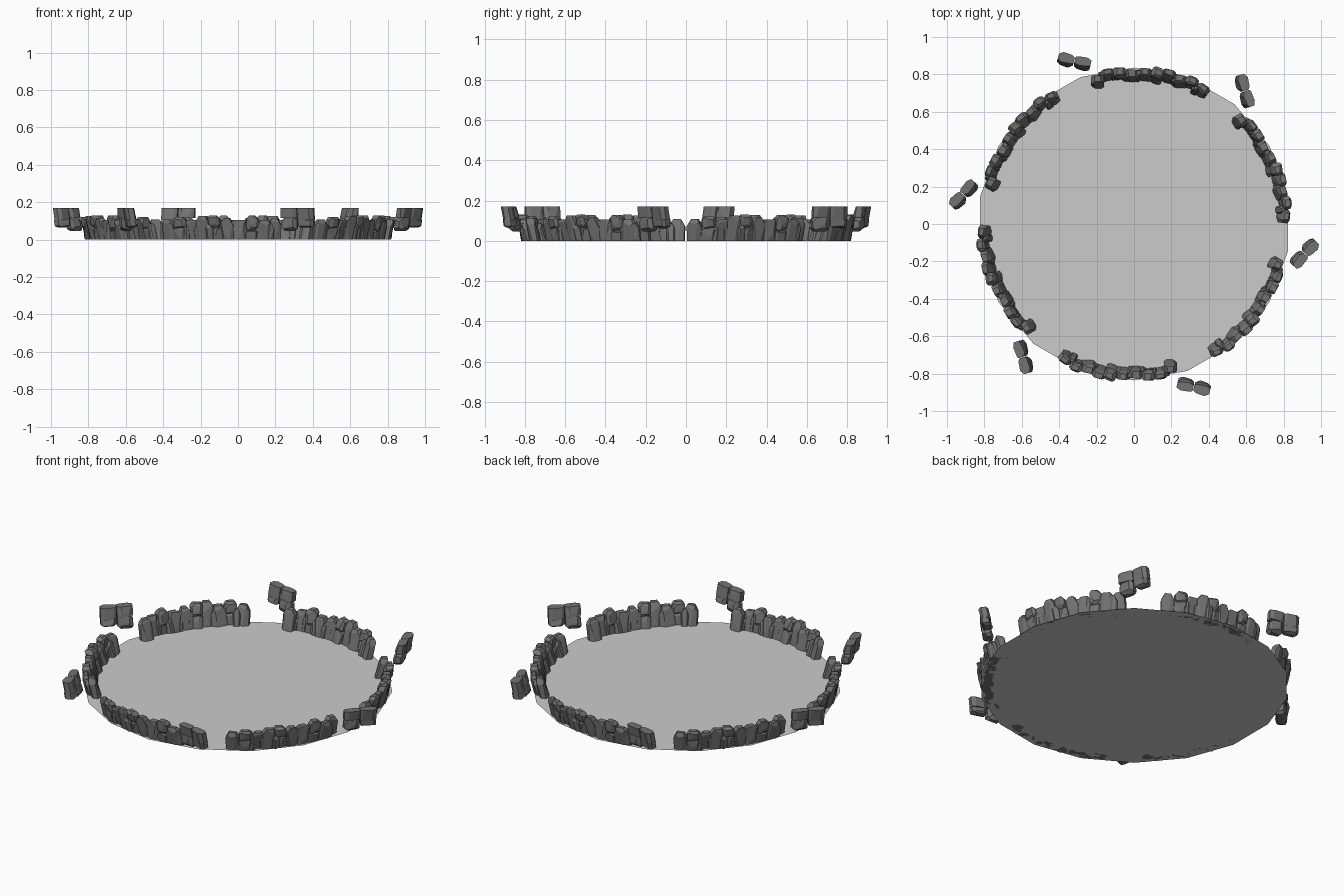
import bpy, bmesh, random
from math import radians, cos, sin
from mathutils import Matrix, Vector

if "Cube" in bpy.data.objects:
    bpy.data.objects.remove(bpy.data.objects["Cube"])

random.seed(7)
U = random.uniform

rock_mat = bpy.data.materials.new("dark_rock")
rock_mat.diffuse_color = (0.17, 0.17, 0.17, 1)
rock_mat.use_nodes = True
rock_mat.node_tree.nodes["Principled BSDF"].inputs["Base Color"].default_value = rock_mat.diffuse_color


def chip(bm, co, no):
    """Slice a corner off a convex block and close the cut."""
    res = bmesh.ops.bisect_plane(bm, geom=bm.verts[:] + bm.edges[:] + bm.faces[:],
                                 plane_co=co, plane_no=no, clear_outer=True)
    edges = [e for e in res["geom_cut"] if isinstance(e, bmesh.types.BMEdge)]
    if len(edges) > 2:
        bmesh.ops.contextual_create(bm, geom=edges)


def stone(target, place, w, t, z0, z1, lean, chip_top=True, chip_bottom=False):
    """Chiselled block: x = outward, y = along the wall, z = up."""
    h = z1 - z0
    bm = bmesh.new()
    bmesh.ops.create_cube(bm, size=1)
    # vertical corners, both faces
    for sx in (-1, 1):
        for sy in (-1, 1):
            chip(bm, (sx * U(.36, .43), sy * U(.3, .4), 0), (sx, sy * U(.6, 1.1), U(-.15, .15)))
        # broad facets on each face
        chip(bm, (sx * U(.42, .48), U(-.1, .1), U(-.1, .2)), (sx, U(-.25, .25), U(-.1, .3)))
    ends = ([1] if chip_top else []) + ([-1] if chip_bottom else [])
    for s in ends:
        for d in ((1, 0), (-1, 0), (0, 1), (0, -1)):
            chip(bm, (d[0] * U(.28, .4), d[1] * U(.28, .4), s * U(.38, .45)),
                 (d[0] + U(-.2, .2), d[1] + U(-.2, .2), s * U(.7, 1.4)))
    bmesh.ops.recalc_face_normals(bm, faces=bm.faces[:])
    for v in bm.verts:
        z = z0 + (v.co.z + .5) * h
        v.co = Vector((v.co.x * t + lean * z, v.co.y * w, z))
    bm.transform(place)
    tmp = bpy.data.meshes.new("tmp")
    bm.to_mesh(tmp)
    bm.free()
    target.from_mesh(tmp)
    bpy.data.meshes.remove(tmp)


def finish(bm, name):
    mesh = bpy.data.meshes.new(name)
    bm.to_mesh(mesh)
    bm.free()
    mesh.materials.append(rock_mat)
    return mesh


def on_ring(r, deg, twist=0):
    a = radians(deg)
    return Matrix.Translation((r * cos(a), r * sin(a), 0)) @ Matrix.Rotation(a + radians(twist), 4, 'Z')


# floor: flat 18-sided disc
bm = bmesh.new()
bmesh.ops.create_circle(bm, cap_ends=True, segments=18, radius=0.836)
bm.transform(Matrix.Rotation(radians(20), 4, 'Z'))
bmesh.ops.recalc_face_normals(bm, faces=bm.faces[:])
if bm.faces[:][0].normal.z < 0:
    bmesh.ops.reverse_faces(bm, faces=bm.faces[:])
floor_mesh = bpy.data.meshes.new("floor_disc")
bm.to_mesh(floor_mesh)
bm.free()
bpy.context.collection.objects.link(bpy.data.objects.new("floor_disc", floor_mesh))

# one curved stretch of rock wall
bm = bmesh.new()
count = 10
for i in range(count):
    deg = 3.2 + i * 41.3 / (count - 1)
    r = 0.792 + U(-.008, .01) - (0.012 if i == count - 1 else 0)
    top = 0.118 + U(-.014, .012)
    lean, twist, w, t = U(.18, .3), U(-14, 14), U(.066, .078), U(.048, .06)
    place = on_ring(r, deg, twist)
    if i % 3 == 1:      # stacked pair
        mid = U(.04, .06)
        stone(bm, place, w, t, 0, mid + .008, lean)
        stone(bm, place, w * .95, t, mid, top, lean, chip_bottom=True)
    else:
        stone(bm, place, w, t, 0, top, lean)
    # small filler stone wedged against the joint
    if i < count - 1:
        stone(bm, on_ring(r + U(-.008, .008), deg + 2.3, U(-10, 10)), U(.03, .045), .045,
              0, U(.07, .1), lean)
wall_mesh = finish(bm, "rock_wall")

# loose floating fragment: two chunks with level tops, swung outward
bm = bmesh.new()
for r, deg, low in ((.932, 53.4, .066), (.882, 48.5, .046)):
    place = on_ring(r, deg, -33 + U(-5, 5))
    mid = U(.105, .12)
    stone(bm, place, .088, .058, mid - .004, .17, .2, chip_top=False)
    stone(bm, place, .086, .06, low, mid + .004, .2, chip_bottom=True)
loose_mesh = finish(bm, "loose_rocks")

# repeat six times round the disc
for k in range(6):
    for mesh in (wall_mesh, loose_mesh):
        ob = bpy.data.objects.new(f"{mesh.name}_{k + 1}", mesh)
        ob.rotation_euler.z = radians(60 * k)
        bpy.context.collection.objects.link(ob)
